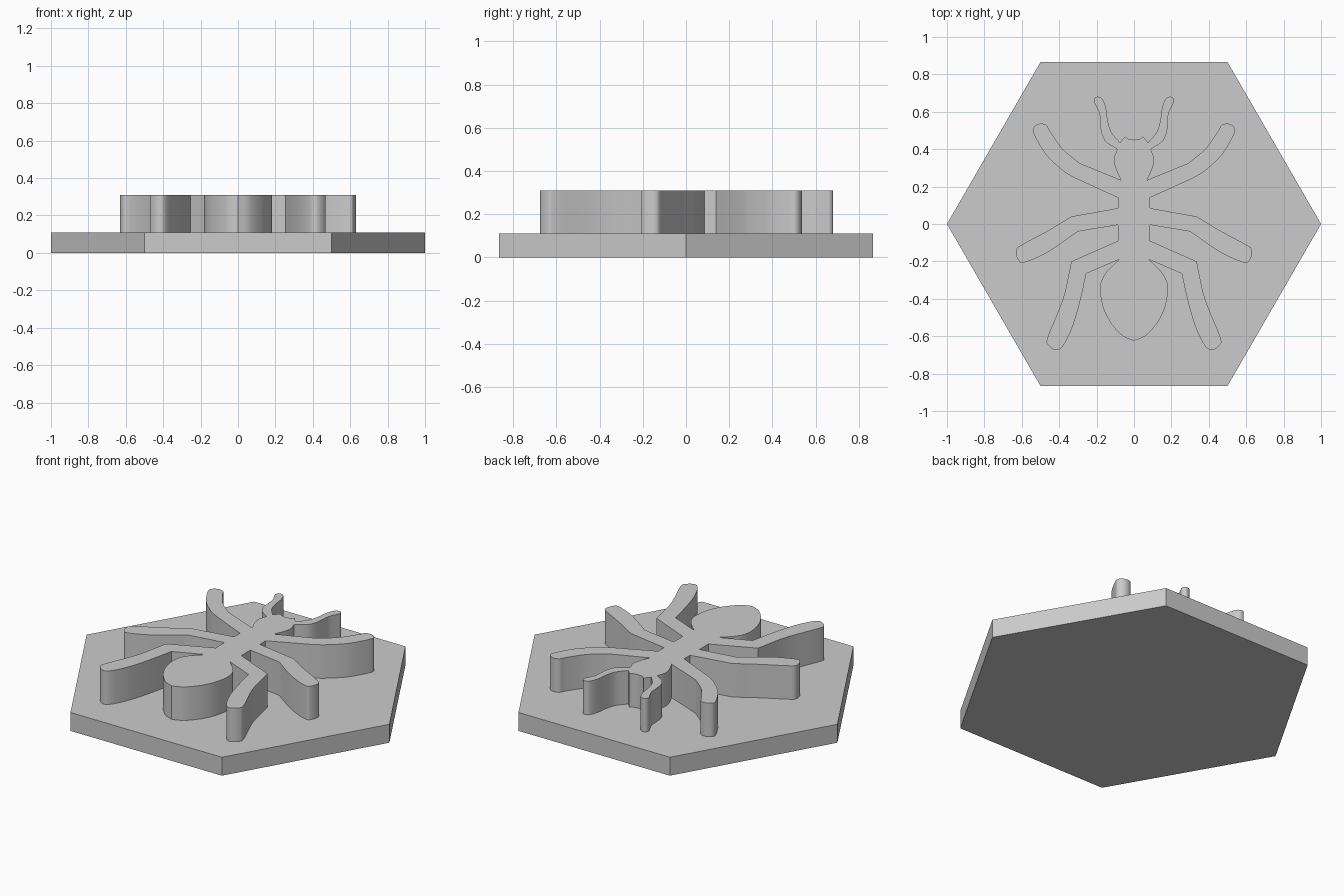
import bpy
import bmesh
import math
from mathutils import Vector

default_cube = bpy.data.objects.get("Cube")
if default_cube:
    bpy.data.objects.remove(default_cube, do_unlink=True)

BASE_TOP = 0.11
RELIEF_TOP = 0.31

grey = bpy.data.materials.new("light_grey")
grey.use_nodes = True
colour = (0.6, 0.6, 0.6, 1)
grey.diffuse_color = colour
grey.node_tree.nodes["Principled BSDF"].inputs["Base Color"].default_value = colour


def smooth_run(points, steps=6):
    """Smooth curve through the points, with free ends."""
    pts = [Vector(p) for p in points]
    if len(pts) < 3:
        return pts
    padded = [2 * pts[0] - pts[1]] + pts + [2 * pts[-1] - pts[-2]]
    result = []
    for a, b, c, d in zip(padded, padded[1:], padded[2:], padded[3:]):
        for i in range(steps):
            t = i / steps
            result.append(b + (c - a) * t / 2
                          + (2 * a - 5 * b + 4 * c - d) * t ** 2 / 2
                          + (3 * b - a - 3 * c + d) * t ** 3 / 2)
    return result + [pts[-1]]


def extrude_outline(name, outline, bottom, top):
    """Solid prism with the given plan outline."""
    bm = bmesh.new()
    face = bm.faces.new([bm.verts.new((p[0], p[1], bottom)) for p in outline])
    raised = bmesh.ops.extrude_face_region(bm, geom=[face])
    for item in raised["geom"]:
        if isinstance(item, bmesh.types.BMVert):
            item.co.z = top
    bmesh.ops.recalc_face_normals(bm, faces=bm.faces)
    mesh = bpy.data.meshes.new(name)
    bm.to_mesh(mesh)
    bm.free()
    mesh.materials.append(grey)
    obj = bpy.data.objects.new(name, mesh)
    bpy.context.collection.objects.link(obj)
    return obj


# Hexagonal base plate
hexagon = [(math.cos(k * math.pi / 3), math.sin(k * math.pi / 3)) for k in range(6)]
extrude_outline("hexagon_base", hexagon, 0, BASE_TOP)

# Half outline of the insect, as smooth runs joined by corners
brow = [(0, .45), (.03, .455), (.048, .468)]
antenna = [(.075, .435), (.12, .49), (.14, .55), (.15, .62), (.17, .67),
           (.2, .68), (.215, .66), (.205, .635), (.185, .59), (.18, .54),
           (.175, .49), (.15, .44), (.09, .4)]
cheek = [(.09, .4), (.107, .345), (.095, .29), (.07, .235)]
front_leg = [(.29, .325), (.38, .4), (.445, .49), (.47, .53), (.51, .535),
             (.54, .51), (.53, .47), (.47, .37), (.38, .285), (.315, .245)]
thorax_front = [(.085, .14), (.085, .085)]
middle_leg = [(.335, .04), (.46, -.035), (.58, -.1), (.63, -.135), (.62, -.19),
              (.585, -.205), (.46, -.15), (.3, -.04)]
thorax_rear = [(.085, -.005), (.085, -.09)]
hind_leg = [(.335, -.2), (.38, -.4), (.46, -.6), (.46, -.645), (.415, -.675),
            (.375, -.645), (.325, -.54), (.285, -.4), (.255, -.265)]
abdomen = [(.08, -.19), (.15, -.26), (.18, -.33), (.17, -.43), (.13, -.52),
           (.065, -.595), (0, -.625)]

half = []
for run in (brow, antenna, cheek, front_leg, thorax_front, middle_leg,
            thorax_rear, hind_leg, abdomen):
    for point in smooth_run(run):
        if not half or (point - half[-1]).length > 0.0001:
            half.append(point)

# Mirror the half outline and raise it from the plate
mirrored = [(-p.x, p.y) for p in reversed(half[1:-1])]
insect = extrude_outline("insect_relief", half + mirrored, BASE_TOP - 0.01, RELIEF_TOP)

bpy.ops.object.select_all(action="DESELECT")
insect.select_set(True)
bpy.context.view_layer.objects.active = insect
bpy.ops.object.shade_smooth_by_angle(angle=math.radians(30))
